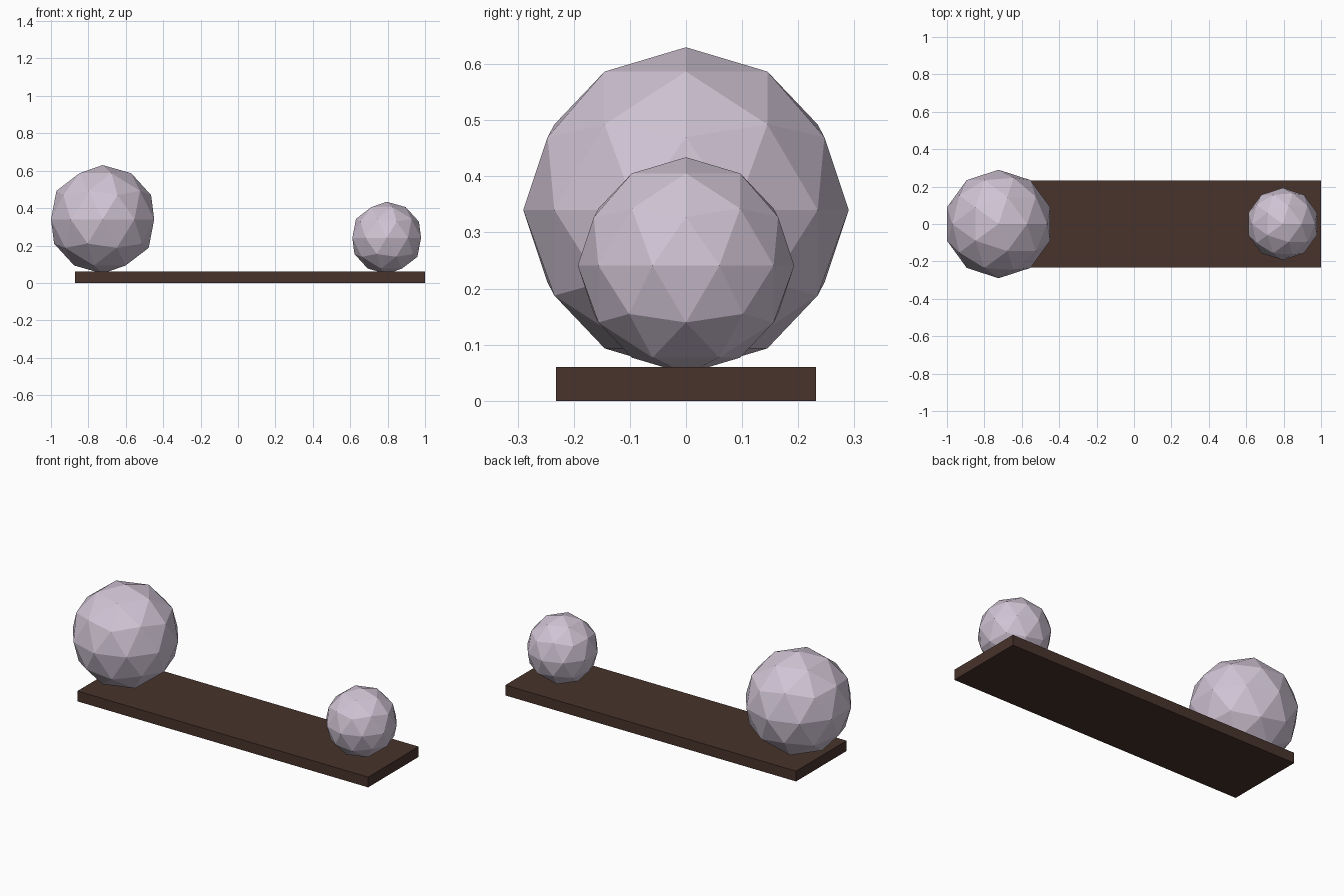
import bpy

if "Cube" in bpy.data.objects:
    bpy.data.objects.remove(bpy.data.objects["Cube"])


def material(name, rgb):
    m = bpy.data.materials.new(name)
    m.diffuse_color = (*rgb, 1.0)
    m.use_nodes = True
    m.node_tree.nodes["Principled BSDF"].inputs["Base Color"].default_value = m.diffuse_color
    return m


brown = material("dark brown", (0.065, 0.033, 0.025))
lilac = material("pale lilac grey", (0.63, 0.55, 0.66))

# Flat plank
bpy.ops.mesh.primitive_cube_add(size=1, location=(0.0645, 0, 0.03))
plank = bpy.context.object
plank.name = "plank"
plank.dimensions = (1.871, 0.464, 0.06)
bpy.ops.object.transform_apply(location=False, rotation=False, scale=True)
plank.data.materials.append(brown)


# Faceted balls, sunk slightly into the plank
def ball(name, x, z, radius):
    bpy.ops.mesh.primitive_ico_sphere_add(subdivisions=2, radius=radius, location=(x, 0, z))
    ob = bpy.context.object
    ob.name = name
    ob.data.materials.append(lilac)


ball("large_ball", -0.724, 0.340, 0.290)
ball("small_ball", 0.795, 0.241, 0.193)
